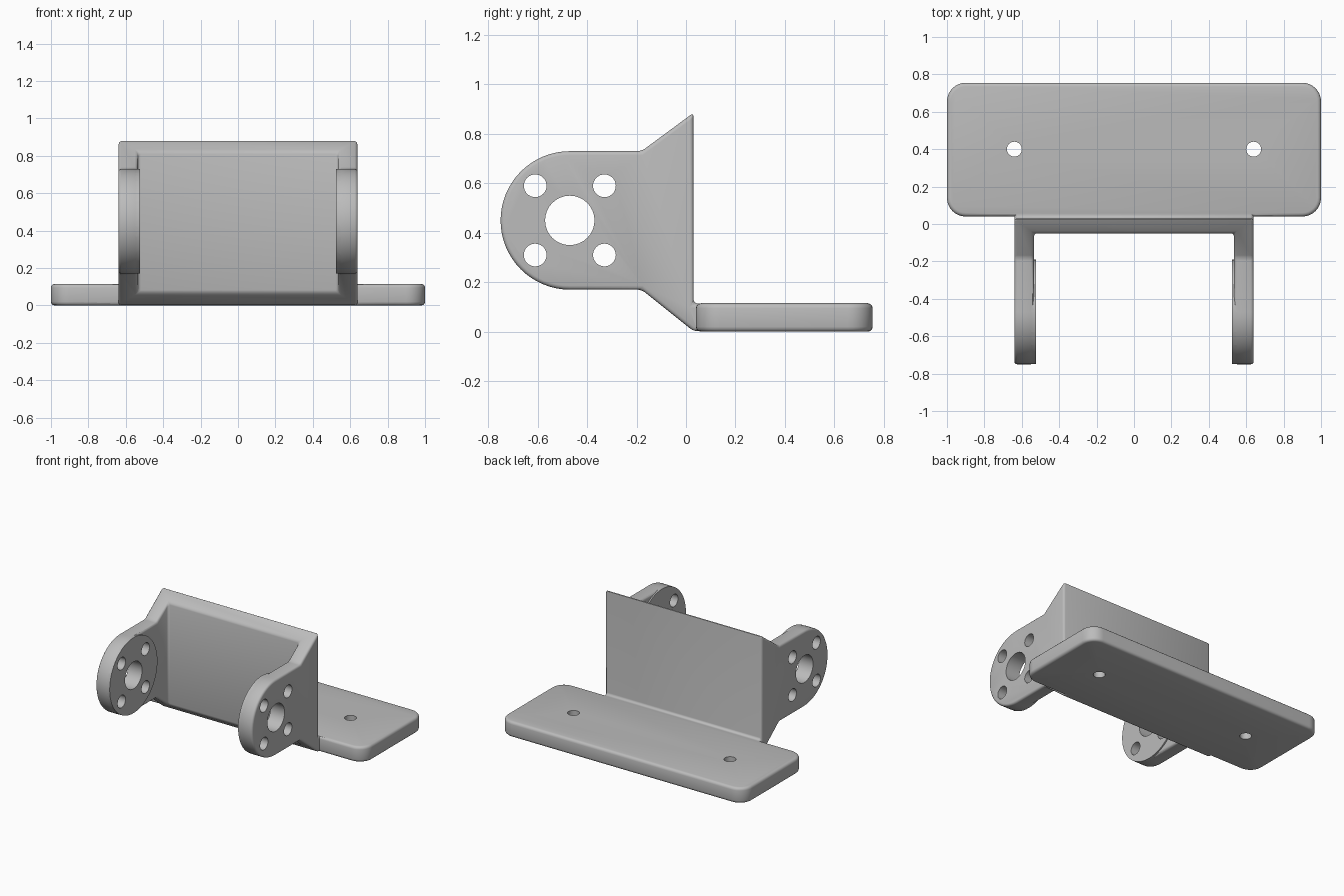
import bpy, bmesh, math
from mathutils import Matrix

default = bpy.data.objects.get("Cube")
if default:
    bpy.data.objects.remove(default, do_unlink=True)

grey = bpy.data.materials.new("light_grey")
grey.use_nodes = True
grey.diffuse_color = (0.5, 0.5, 0.5, 1)
grey.node_tree.nodes["Principled BSDF"].inputs["Base Color"].default_value = (0.5, 0.5, 0.5, 1)


def finish(name, bm):
    bmesh.ops.recalc_face_normals(bm, faces=bm.faces)
    mesh = bpy.data.meshes.new(name)
    bm.to_mesh(mesh)
    bm.free()
    mesh.materials.append(grey)
    obj = bpy.data.objects.new(name, mesh)
    bpy.context.collection.objects.link(obj)
    return obj


def prism(name, points, vec):
    """Extrude a closed outline along vec."""
    bm = bmesh.new()
    face = bm.faces.new([bm.verts.new(p) for p in points])
    out = bmesh.ops.extrude_face_region(bm, geom=[face])["geom"]
    bmesh.ops.translate(bm, verts=[v for v in out if isinstance(v, bmesh.types.BMVert)], vec=vec)
    return finish(name, bm)


def cylinder(name, center, radius, depth, axis="Z", segments=32):
    bm = bmesh.new()
    turn = Matrix.Rotation(math.pi / 2, 4, "Y") if axis == "X" else Matrix()
    bmesh.ops.create_cone(bm, cap_ends=True, segments=segments, radius1=radius,
                          radius2=radius, depth=depth, matrix=Matrix.Translation(center) @ turn)
    return finish(name, bm)


def apply(obj, mod):
    bpy.context.view_layer.objects.active = obj
    bpy.ops.object.modifier_apply(modifier=mod.name)


def boolean(obj, other, operation):
    mod = obj.modifiers.new("join", "BOOLEAN")
    mod.operation, mod.object, mod.solver = operation, other, "EXACT"
    apply(obj, mod)
    bpy.data.objects.remove(other, do_unlink=True)


def round_edges(obj, width):
    mod = obj.modifiers.new("round", "BEVEL")
    mod.width, mod.segments = width, 3
    mod.limit_method, mod.angle_limit = "ANGLE", math.radians(30)
    mod.use_clamp_overlap = False
    apply(obj, mod)


def arc(cx, cy, r, start, end, n):
    for i in range(n + 1):
        a = math.radians(start + (end - start) * i / n)
        yield cx + r * math.cos(a), cy + r * math.sin(a)


# Bracket: side outline with a foot that reaches into the plate
EAR_Y, EAR_Z, EAR_R = -0.47, 0.45, 0.28
side = [(0.03, 0.885), (-0.18, 0.73)]
side += list(arc(EAR_Y, EAR_Z, EAR_R, 90, 270, 32))
side += [(-0.18, 0.17), (0.03, 0.002), (0.13, 0.002), (0.13, 0.114), (0.03, 0.114)]
bracket = prism("hinge_bracket", [(-0.64, y, z) for y, z in side], (1.28, 0, 0))

# Space between the ears
gap = prism("gap_cutter", [(-0.535, -1, -1), (0.535, -1, -1), (0.535, -0.05, -1), (-0.535, -0.05, -1)], (0, 0, 3))
boolean(bracket, gap, "DIFFERENCE")
round_edges(bracket, 0.016)

# Raised round pads on the inner ear faces
for s in (-1, 1):
    boolean(bracket, cylinder("pad", (s * 0.565, EAR_Y, EAR_Z), 0.279, 0.08, "X", 64), "UNION")

# Base plate with rounded corners
outline = []
for cx, cy, start in ((0.9, 0.655, 0), (-0.9, 0.655, 90), (-0.9, 0.14, 180), (0.9, 0.14, 270)):
    outline += [(x, y, 0) for x, y in arc(cx, cy, 0.1, start, start + 90, 8)]
plate = prism("base_plate", outline, (0, 0, 0.115))
round_edges(plate, 0.02)
boolean(bracket, plate, "UNION")

# Pivot hole, four screw holes through both ears, two plate holes
holes = [(EAR_Y, EAR_Z, 0.1)]
holes += [(EAR_Y + a, EAR_Z + b, 0.046) for a in (-0.14, 0.14) for b in (-0.14, 0.14)]
for y, z, r in holes:
    boolean(bracket, cylinder("ear_hole", (0, y, z), r, 2, "X"), "DIFFERENCE")
for s in (-1, 1):
    boolean(bracket, cylinder("plate_hole", (s * 0.64, 0.4, 0), 0.04, 1), "DIFFERENCE")

# Smooth the rounded edges
bpy.ops.object.select_all(action="DESELECT")
bracket.select_set(True)
bpy.context.view_layer.objects.active = bracket
bpy.ops.object.shade_smooth_by_angle(angle=math.radians(35))
